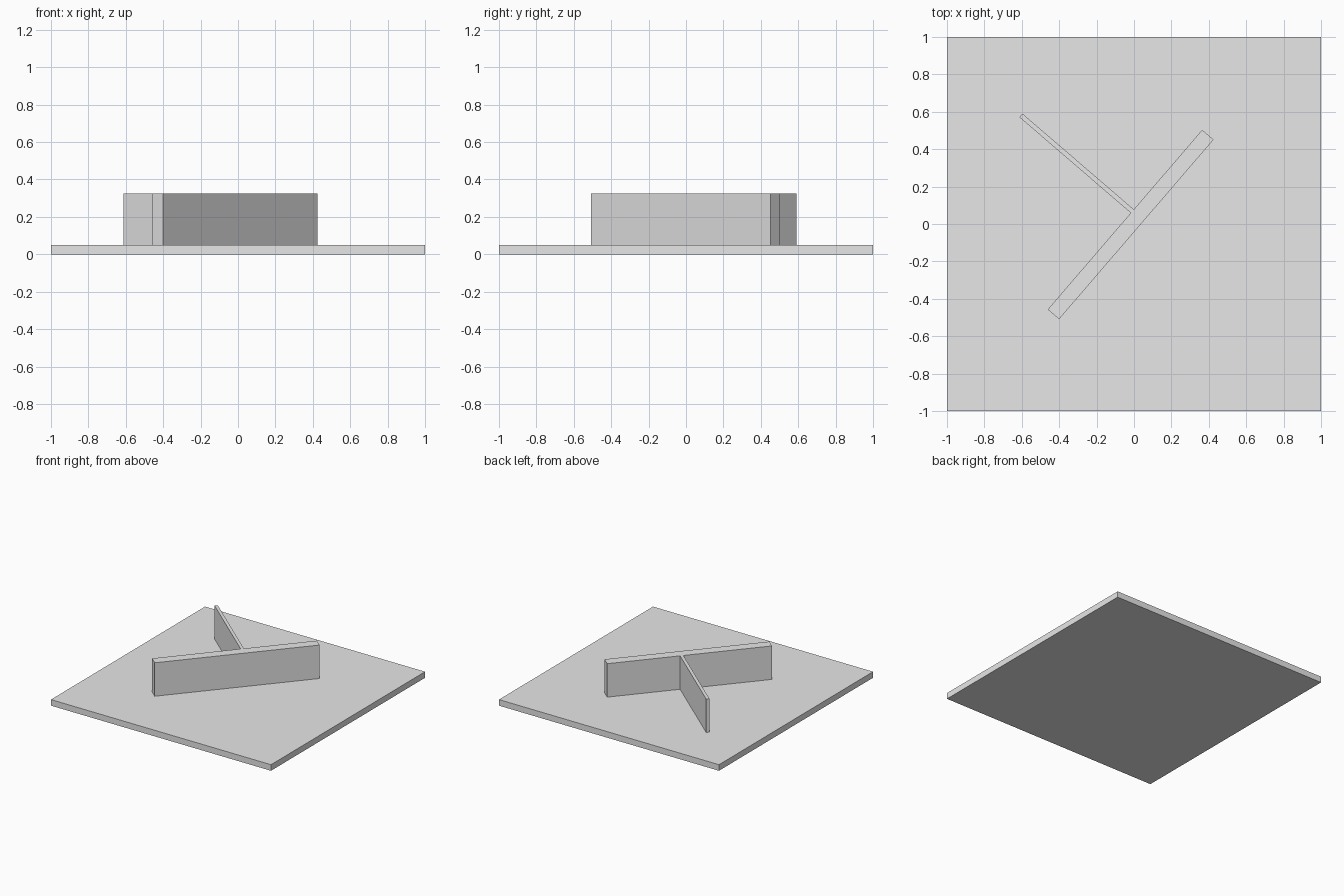
import bpy
import bmesh
from math import radians
from mathutils import Matrix

cube = bpy.data.objects.get("Cube")
if cube:
    bpy.data.objects.remove(cube, do_unlink=True)

# Single plain grey
grey = bpy.data.materials.new("light_grey")
grey.use_nodes = True
colour = (0.8, 0.8, 0.8, 1)
grey.diffuse_color = colour
grey.node_tree.nodes["Principled BSDF"].inputs["Base Color"].default_value = colour


def extruded(name, outline, bottom, top, place=Matrix()):
    """Raise a flat outline from bottom to top and place it."""
    bm = bmesh.new()
    face = bm.faces.new([bm.verts.new((x, y, bottom)) for x, y in outline])
    raised = bmesh.ops.extrude_face_region(bm, geom=[face])["geom"]
    verts = [g for g in raised if isinstance(g, bmesh.types.BMVert)]
    bmesh.ops.translate(bm, verts=verts, vec=(0, 0, top - bottom))
    bmesh.ops.recalc_face_normals(bm, faces=bm.faces)
    bm.transform(place)
    mesh = bpy.data.meshes.new(name)
    bm.to_mesh(mesh)
    bm.free()
    mesh.materials.append(grey)
    obj = bpy.data.objects.new(name, mesh)
    bpy.context.collection.objects.link(obj)
    return obj


base_top, wall_top = 0.05, 0.325

# Square base plate
extruded("base_plate", [(-1, -1), (1, -1), (1, 1), (-1, 1)], 0, base_top)

# Thick wall with a thin fin standing square to it, one T-shaped outline
half_len, half_thick = 0.633, 0.04
fin_mid, fin_half, fin_end = 0.06, 0.0125, 0.825
tee = [
    (-half_len, -half_thick), (half_len, -half_thick), (half_len, half_thick),
    (fin_mid + fin_half, half_thick), (fin_mid + fin_half, fin_end),
    (fin_mid - fin_half, fin_end), (fin_mid - fin_half, half_thick),
    (-half_len, half_thick),
]
place = Matrix.Translation((-0.018, -0.003, 0)) @ Matrix.Rotation(radians(49.3), 4, "Z")
extruded("wall_and_fin", tee, base_top, wall_top, place)
